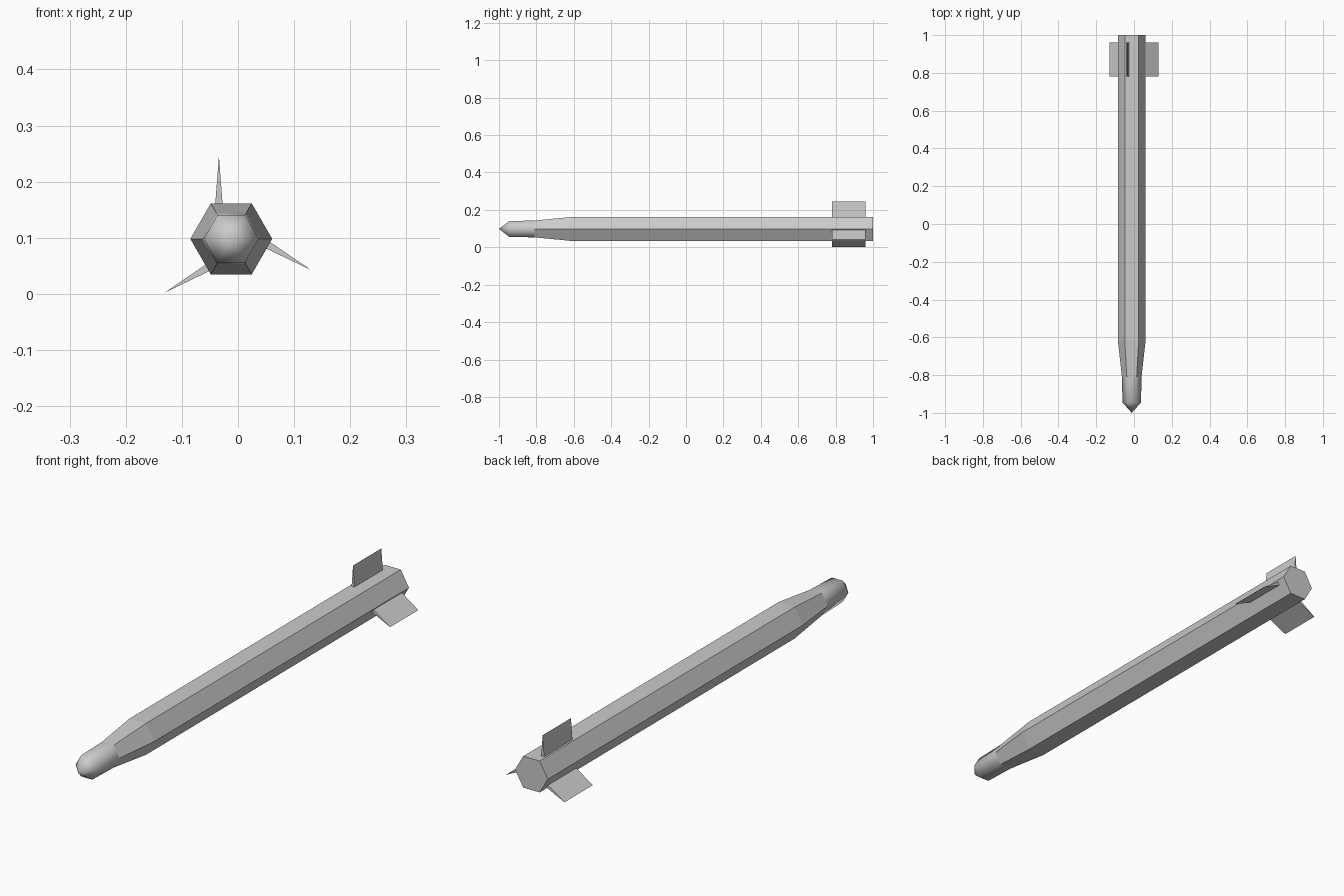
import bpy, bmesh, math

if "Cube" in bpy.data.objects:
    bpy.data.objects.remove(bpy.data.objects["Cube"])

CX, CZ = -0.012, 0.098


def make_object(name, bm):
    bmesh.ops.recalc_face_normals(bm, faces=bm.faces)
    mesh = bpy.data.meshes.new(name)
    bm.to_mesh(mesh)
    bm.free()
    obj = bpy.data.objects.new(name, mesh)
    bpy.context.collection.objects.link(obj)
    return obj


# Six-sided body with stepped nose: (y, corner radius)
profile = [(-0.945, 0.049), (-0.81, 0.052), (-0.62, 0.073), (1.0, 0.073)]
bm = bmesh.new()
rings = []
for y, r in profile:
    rings.append([bm.verts.new((CX + r * math.cos(math.radians(60 * i)), y,
                                CZ + r * math.sin(math.radians(60 * i))))
                  for i in range(6)])
tip = bm.verts.new((CX, -1.0, CZ))
for i in range(6):
    j = (i + 1) % 6
    # rounded-looking nose tip
    bm.faces.new((tip, rings[0][i], rings[0][j])).smooth = True
    for k in range(len(rings) - 1):
        f = bm.faces.new((rings[k][i], rings[k][j], rings[k + 1][j], rings[k + 1][i]))
        f.smooth = k == 0
bm.faces.new(rings[-1])
make_object("body", bm)


# Tail fins: wedges tapering to a sharp outer edge
def fin(name, tip_x, tip_z, angle, length=0.095, half=0.0072):
    a = math.radians(angle)
    dx, dz = math.cos(a), math.sin(a)
    bx, bz = tip_x - length * dx, tip_z - length * dz
    section = [(tip_x, tip_z), (bx - half * dz, bz + half * dx),
               (bx + half * dz, bz - half * dx)]
    bm = bmesh.new()
    front, back = [[bm.verts.new((x, y, z)) for x, z in section] for y in (0.78, 0.96)]
    bm.faces.new(front)
    bm.faces.new(back)
    for i in range(3):
        j = (i + 1) % 3
        bm.faces.new((front[i], front[j], back[j], back[i]))
    make_object(name, bm)


fin("top_fin", -0.034, 0.246, 90)
fin("right_fin", 0.131, 0.042, -30)
fin("left_fin", -0.131, 0.002, 210)
